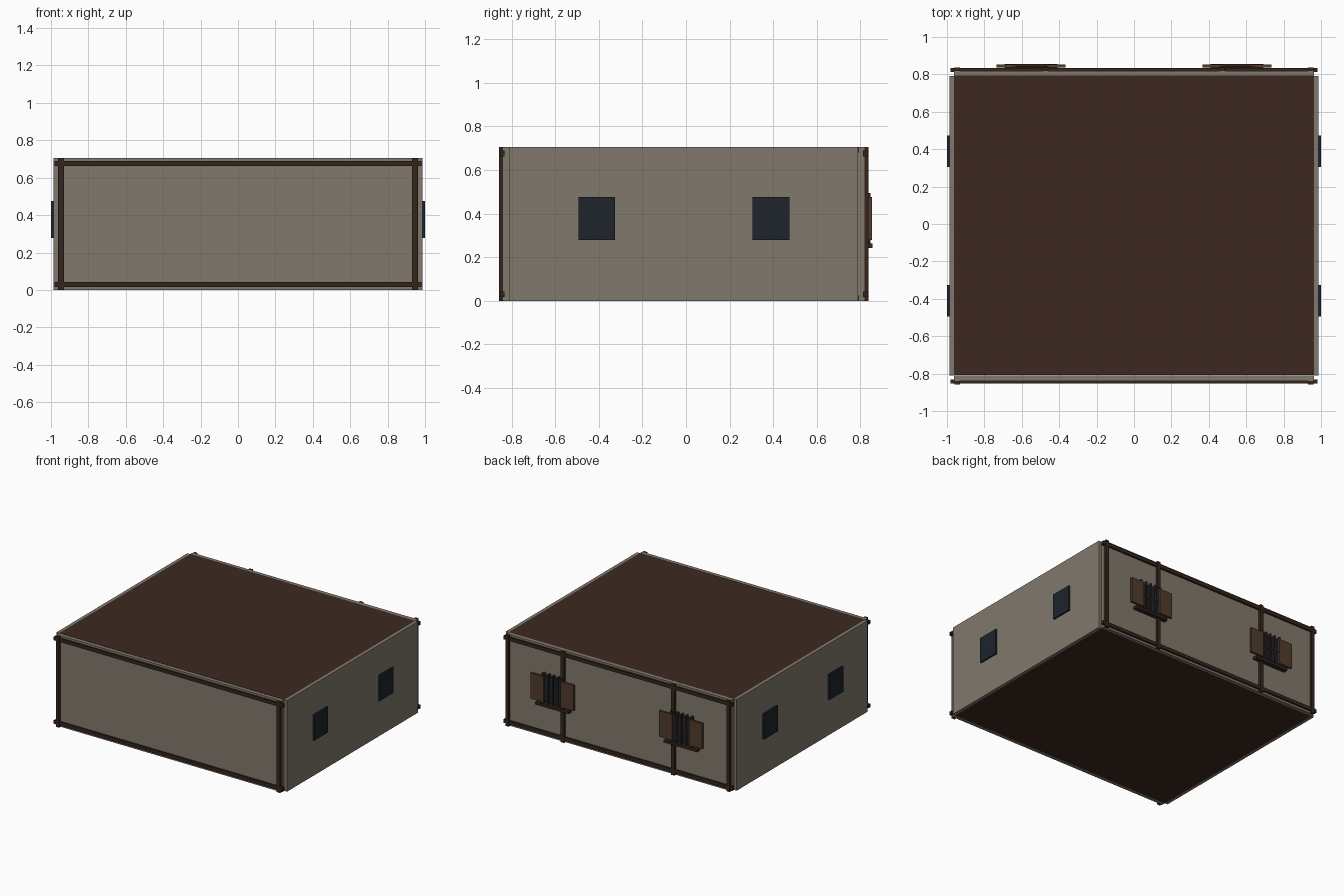
import bpy

if "Cube" in bpy.data.objects:
    bpy.data.objects.remove(bpy.data.objects["Cube"])


def material(name, rgb):
    m = bpy.data.materials.new(name)
    m.diffuse_color = (*rgb, 1)
    m.use_nodes = True
    m.node_tree.nodes["Principled BSDF"].inputs["Base Color"].default_value = m.diffuse_color
    return m


PLASTER = material("plaster", (0.22, 0.19, 0.15))
ROOF = material("dark_boards", (0.045, 0.022, 0.014))
TIMBER = material("timber", (0.035, 0.018, 0.012))
GLASS = material("glass", (0.013, 0.018, 0.025))
SHUTTER = material("shutter_wood", (0.085, 0.045, 0.025))


def box(name, x, y, z, mat):
    """Box from (min, max) ranges along each axis."""
    bpy.ops.mesh.primitive_cube_add(size=1, location=[sum(r) / 2 for r in (x, y, z)])
    ob = bpy.context.object
    ob.name = name
    ob.scale = [r[1] - r[0] for r in (x, y, z)]
    bpy.ops.object.transform_apply(location=False, rotation=False, scale=True)
    ob.data.materials.append(mat)
    return ob


def around(c, half):
    return (c - half, c + half)


H = 0.705
CY = -0.01          # centre of the walls in y

# Floor and ceiling slabs
box("floor", (-0.963, 0.963), (-0.807, 0.794), (0, 0.025), ROOF)
box("ceiling", (-0.963, 0.963), (-0.807, 0.794), (H - 0.025, H), ROOF)

# Front and back walls with timber framing
for label, s in (("front", -1), ("back", 1)):
    def depth(a, b):
        return tuple(sorted((CY + s * a, CY + s * b)))
    box(label + "_wall", (-0.963, 0.963), depth(0.80, 0.829), (0, H), PLASTER)
    for z in (0.03, 0.676):
        box(label + "_rail", (-0.98, 0.98), depth(0.822, 0.843), around(z, 0.0135), TIMBER)
    posts = [-0.945, 0.945] + ([-0.473, 0.473] if s > 0 else [])
    for x in posts:
        box(label + "_post", around(x, 0.0135), depth(0.826, 0.847), (0, H), TIMBER)

# Side walls with two plain windows each
for label, s in (("left", -1), ("right", 1)):
    box(label + "_wall", tuple(sorted((s * 0.963, s * 0.987))), (-0.81, 0.79), (0, H), PLASTER)
    for y in (-0.41, 0.39):
        box(label + "_window", tuple(sorted((s * 0.98, s * 1.0))),
            around(y, 0.084), (0.278, 0.476), GLASS)

# Back windows with frame, bars, sill and open shutters
for cx in (-0.55, 0.55):
    box("back_window", around(cx, 0.085), (0.815, 0.837), (0.278, 0.476), GLASS)
    for dx in (-0.085, -0.04, 0, 0.04, 0.085):
        w = 0.009 if abs(dx) > 0.05 else 0.006
        box("window_bar", around(cx + dx, w), (0.818, 0.846), (0.26, 0.495), TIMBER)
    box("window_crossbar", around(cx, 0.085), (0.818, 0.843), around(0.377, 0.005), TIMBER)
    box("window_sill", around(cx, 0.142), (0.818, 0.855), (0.243, 0.263), TIMBER)
    for s in (-1, 1):
        box("shutter", around(cx + s * 0.129, 0.056), (0.838, 0.853), (0.278, 0.476), SHUTTER)
